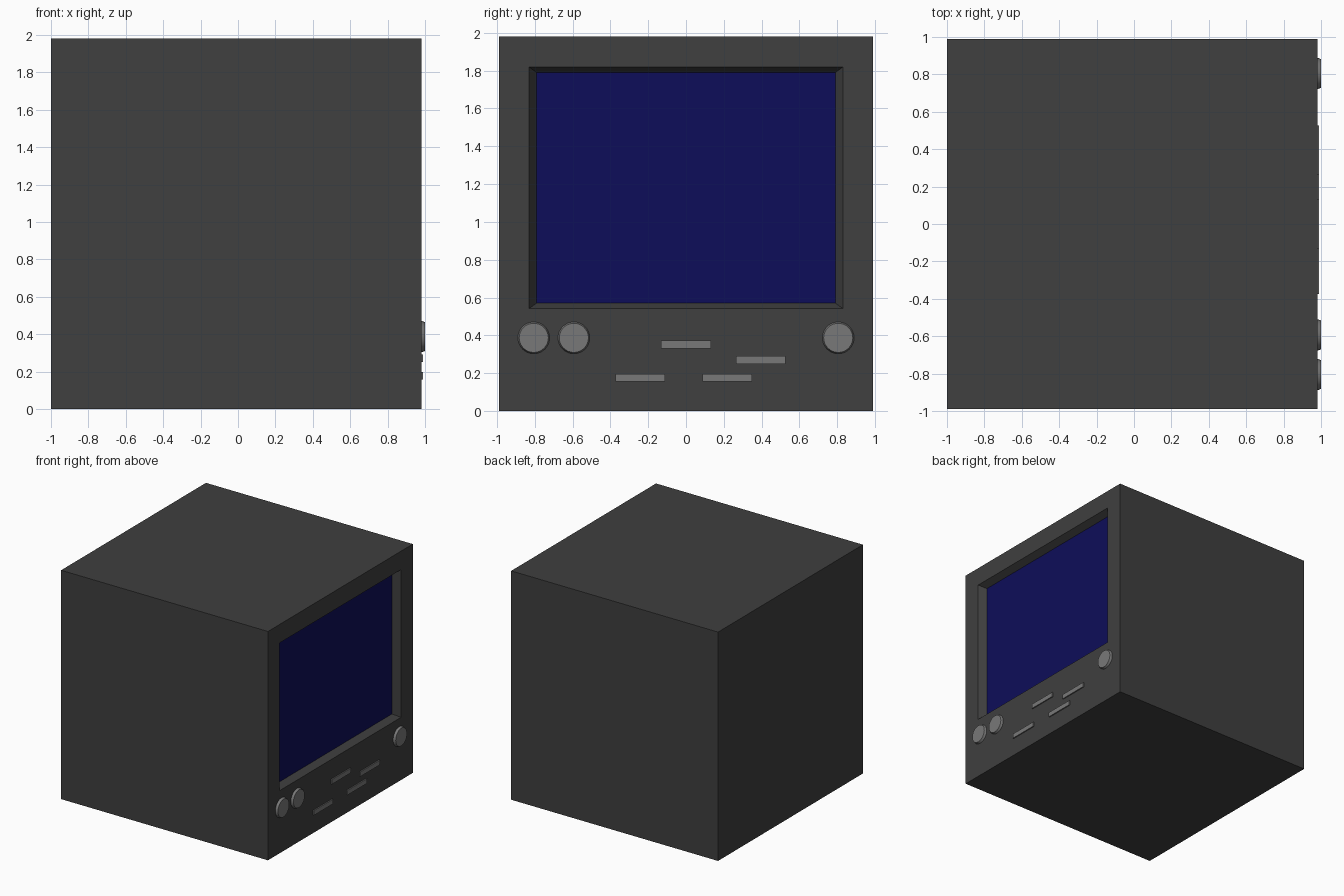
import bpy
import bmesh
from math import pi
from mathutils import Matrix, Vector

default_cube = bpy.data.objects.get("Cube")
if default_cube:
    bpy.data.objects.remove(default_cube, do_unlink=True)


def make_material(name, color):
    mat = bpy.data.materials.new(name)
    mat.use_nodes = True
    mat.diffuse_color = (*color, 1)
    mat.node_tree.nodes["Principled BSDF"].inputs["Base Color"].default_value = (*color, 1)
    return mat


CASING = make_material("dark grey casing", (0.05, 0.05, 0.05))
SCREEN = make_material("deep blue screen", (0.004, 0.004, 0.1))
CONTROL = make_material("mid grey controls", (0.19, 0.19, 0.19))

BACK, PANEL, HALF, TOP = -1.0, 0.98, 0.99, 1.98


def finish(name, bm, *mats):
    mesh = bpy.data.meshes.new(name)
    bm.to_mesh(mesh)
    bm.free()
    for mat in mats:
        mesh.materials.append(mat)
    obj = bpy.data.objects.new(name, mesh)
    bpy.context.collection.objects.link(obj)
    return obj


def box(low, high):
    low, high = Vector(low), Vector(high)
    bm = bmesh.new()
    bmesh.ops.create_cube(bm, size=1, matrix=Matrix.Translation((low + high) / 2)
                          @ Matrix.Diagonal((*(high - low), 1)))
    return bm


def inset_to(bm, face, x, half_width, bottom, top):
    """Inset a panel face and move its new border to a given rectangle."""
    bmesh.ops.inset_region(bm, faces=[face], thickness=0.05)
    middle = face.calc_center_median().z
    for v in face.verts:
        v.co = (x, half_width if v.co.y > 0 else -half_width,
                top if v.co.z > middle else bottom)


# Casing with a sloped recess around the sunken screen
bm = box((BACK, -HALF, 0), (PANEL, HALF, TOP))
panel = max(bm.faces, key=lambda f: f.calc_center_median().x)
inset_to(bm, panel, PANEL, 0.83, 0.542, 1.82)
inset_to(bm, panel, PANEL - 0.06, 0.79, 0.57, 1.79)
panel.material_index = 1
bm.normal_update()
finish("casing_and_screen", bm, CASING, SCREEN)

# Round knobs, slightly tapered
for name, y in (("outer_knob", -0.805), ("inner_knob", -0.593), ("far_knob", 0.805)):
    bm = bmesh.new()
    bmesh.ops.create_cone(bm, cap_ends=True, segments=32, radius1=0.084, radius2=0.077,
                          depth=0.02, matrix=Matrix.Translation((PANEL + 0.01, y, 0.387))
                          @ Matrix.Rotation(pi / 2, 4, "Y"))
    knob = finish(name, bm, CONTROL)
    bpy.ops.object.select_all(action="DESELECT")
    knob.select_set(True)
    bpy.context.view_layer.objects.active = knob
    bpy.ops.object.shade_smooth_by_angle()

# Flat bar buttons
for name, y, z in (("upper_button", 0.0, 0.352), ("side_button", 0.395, 0.27),
                   ("lower_button_right", -0.243, 0.177), ("lower_button_left", 0.217, 0.177)):
    bm = box((PANEL - 0.005, y - 0.131, z - 0.02), (PANEL + 0.01, y + 0.131, z + 0.02))
    finish(name, bm, CONTROL)
